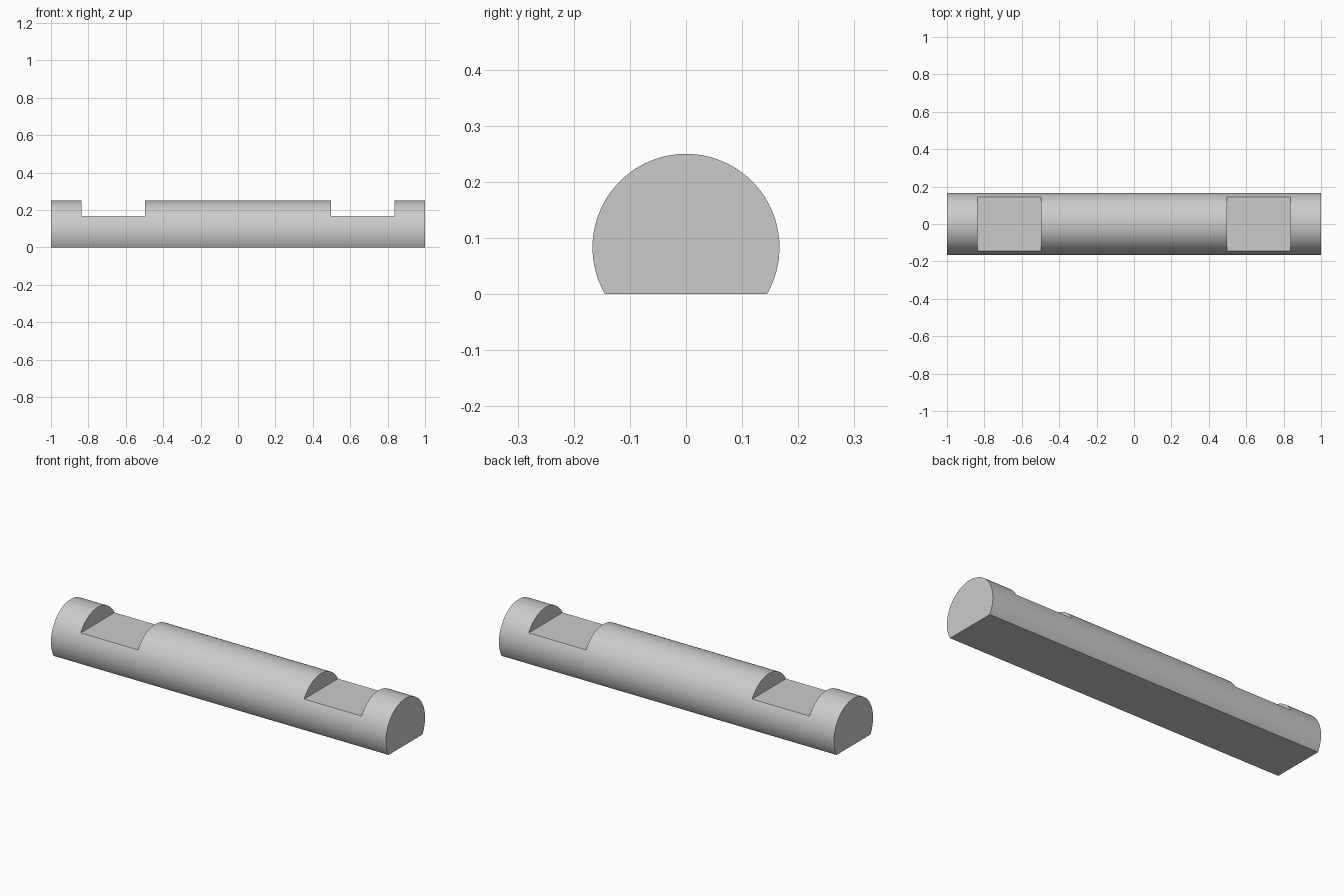
import bpy
import math

old = bpy.data.objects.get("Cube")
if old:
    bpy.data.objects.remove(old, do_unlink=True)

RADIUS = 1 / 6
AXIS_Z = RADIUS / 2          # flat underside cuts the round bar at half its radius
FLOOR_Z = RADIUS             # height of the notch floors
NOTCH_X, NOTCH_LENGTH = 0.667, 0.342

grey = bpy.data.materials.new("light grey")
grey.use_nodes = True
colour = (0.6, 0.6, 0.6, 1)
grey.diffuse_color = colour
grey.node_tree.nodes["Principled BSDF"].inputs["Base Color"].default_value = colour


def box(name, centre, size):
    bpy.ops.mesh.primitive_cube_add(size=1, location=centre)
    obj = bpy.context.object
    obj.name = name
    obj.scale = size
    return obj


def cut(target, cutter):
    mod = target.modifiers.new("cut", "BOOLEAN")
    mod.operation = "DIFFERENCE"
    mod.solver = "EXACT"
    mod.object = cutter
    bpy.context.view_layer.objects.active = target
    bpy.ops.object.modifier_apply(modifier=mod.name)
    bpy.data.objects.remove(cutter, do_unlink=True)


# Round bar lying along x
bpy.ops.mesh.primitive_cylinder_add(vertices=96, radius=RADIUS, depth=2,
                                    location=(0, 0, AXIS_Z),
                                    rotation=(0, math.pi / 2, 0))
bar = bpy.context.object
bar.name = "notched_bar"
bar.data.materials.append(grey)

# Flat underside
cut(bar, box("underside_cutter", (0, 0, -0.5), (3, 1, 1)))

# One notch near each end of the top
for side in (-1, 1):
    cut(bar, box("notch_cutter", (side * NOTCH_X, 0, FLOOR_Z + 0.5),
                 (NOTCH_LENGTH, 1, 1)))

# Smooth round surface, crisp cut edges
bpy.ops.object.select_all(action="DESELECT")
bar.select_set(True)
bpy.context.view_layer.objects.active = bar
bpy.ops.object.transform_apply(location=True, rotation=True, scale=True)
bpy.ops.object.shade_smooth_by_angle(angle=math.radians(25))
